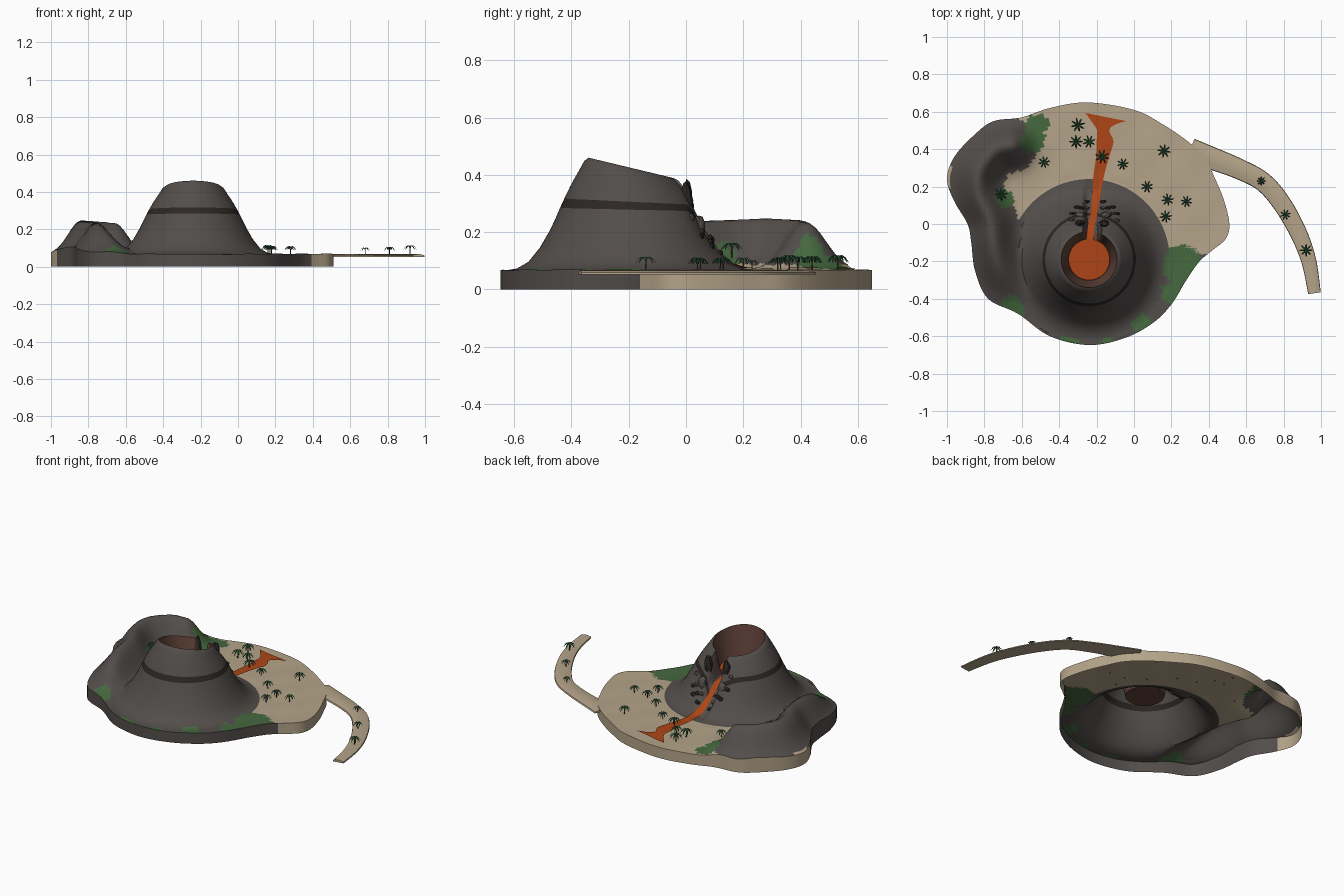
import bpy, bmesh, math, random
from mathutils import Vector

if "Cube" in bpy.data.objects:
    bpy.data.objects.remove(bpy.data.objects["Cube"])
random.seed(4)

COLS = dict(sand=(.46, .37, .25), rock=(.085, .075, .07), green=(.06, .14, .05), dark=(.025, .02, .018),
            crater=(.12, .055, .04), lava=(.42, .06, .008), trunk=(.07, .05, .03), leaf=(.03, .11, .05))
MATS = {}
for n, c in COLS.items():
    MATS[n] = bpy.data.materials.new(n)
    MATS[n].diffuse_color = (*c, 1)
CX, CY = -.24, -.19
BASE = .068


def lerp_table(t, x):
    if x <= t[0][0]:
        return t[0][1]
    for (a, b), (c, d) in zip(t, t[1:]):
        if x <= c:
            return b + (d - b) * (x - a) / (c - a)
    return t[-1][1]


def catmull(pts, n, closed=False):
    pts = [Vector(p) for p in pts]
    N, out = len(pts), []
    for i in range(N if closed else N - 1):
        p = [pts[(i + k) % N] if closed else pts[min(max(i + k, 0), N - 1)] for k in (-1, 0, 1, 2)]
        for j in range(n):
            t = j / n
            out.append(.5 * (2 * p[1] + (p[2] - p[0]) * t + (2 * p[0] - 5 * p[1] + 4 * p[2] - p[3]) * t * t
                             + (3 * p[1] - p[0] - 3 * p[2] + p[3]) * t ** 3))
    return out if closed else out + [pts[-1]]


def make(name, verts, faces, mats, idx=None, angle=40):
    me = bpy.data.meshes.new(name)
    me.from_pydata([tuple(v) for v in verts], [], faces)
    for m in mats:
        me.materials.append(MATS[m])
    if idx:
        me.polygons.foreach_set("material_index", idx)
    ob = bpy.data.objects.new(name, me)
    bpy.context.collection.objects.link(ob)
    bpy.ops.object.select_all(action='DESELECT')
    ob.select_set(True)
    bpy.context.view_layer.objects.active = ob
    bpy.ops.object.shade_smooth_by_angle(angle=math.radians(angle))
    return ob


# terrain height: cone with tilted rim, breached north flank, curved ridge on the left
CONE = [(.15, 1), (.165, .975), (.185, .89), (.21, .79), (.245, .62), (.285, .39), (.32, .22), (.36, .08), (.4, .015), (.43, 0)]
RIDGE = catmull([(-.66, .42, .165), (-.75, .39, .175), (-.83, .28, .18), (-.83, .16, .175), (-.77, .02, .17),
                 (-.75, -.12, .16), (-.72, -.24, .12), (-.66, -.36, .03)], 6)
CHANNEL = [(-.08, .245), (0, .225), (.05, .165), (.1, .11), (.17, BASE), (.3, BASE)]


def ridge(x, y):
    return max(p.z * math.exp(-((x - p.x) ** 2 + (y - p.y) ** 2) / .0095) for p in RIDGE)


def height(x, y):
    r = math.hypot(x - CX, y - CY)
    rim = .46 - .24 * (y + .34)
    if r <= .112:
        return .24
    if r < .15:
        z = .24 + (rim - .24) * (r - .112) / .038
    else:
        tilt = max(0, 1 - (r - .15) / .12)
        z = BASE + (.424 + (rim - .424) * tilt - BASE) * lerp_table(CONE, r)
        z -= (z - BASE) * .35 * math.exp(-((x + .22) / .13) ** 2) * min(1, max(0, (y + .0) / .06))
        a, b = z - BASE, ridge(x, y)
        z = BASE + (max(a, 0) ** 4 + b ** 4) ** .25
        if r > .45 and b < .02:
            z += .002 * math.sin(23 * x) * math.sin(19 * y)
    # lava channel cut through the rim
    if y > CY + .09:
        w = min(1, max(0, (.05 - abs(x + .222)) / .02))
        z += (min(z, lerp_table(CHANNEL, y)) - z) * w
    return z


# island shell: spokes from the cone centre to the shoreline, open underneath
SHORE = [(-.25, .65), (0, .61), (.15, .535), (.29, .44), (.38, .35), (.43, .25), (.48, .13), (.51, 0), (.49, -.08),
         (.42, -.14), (.35, -.2), (.28, -.3), (.2, -.43), (.1, -.53), (-.05, -.61), (-.24, -.647), (-.45, -.6),
         (-.62, -.48), (-.78, -.4), (-.85, -.25), (-.87, -.1), (-.89, 0), (-.96, .12), (-1, .24), (-.96, .36),
         (-.85, .48), (-.75, .55), (-.6, .57), (-.45, .62)]
shore = catmull(SHORE, 8, True)
INNER = [.06, .112, .13, .15, .157, .165, .175, .185, .2, .215, .235, .25, .265, .285, .3, .32, .34, .36, .38, .4, .43]
GREENS = [(.26, -.22, .11), (.2, -.37, .06), (.05, -.55, .06), (-.35, -.66, .07), (-.65, -.45, .07),
          (-.54, .45, .07), (-.52, .53, .06), (-.69, .13, .05), (-.14, -.64, .04)]
OUT = 26
S = len(shore)
verts, faces, idx = [Vector((CX, CY, .24))], [], []
rings = len(INNER) + OUT + 1
for p in shore:
    d = p - Vector((CX, CY))
    R, u = d.length, d.normalized()
    for r in INNER + [.43 + (R - .43) * (k + 1) / OUT for k in range(OUT)]:
        x, y = CX + u.x * r, CY + u.y * r
        verts.append(Vector((x, y, height(x, y))))
    verts.append(Vector((p.x, p.y, 0)))


def surface(c, skirt):
    r = math.hypot(c.x - CX, c.y - CY)
    if skirt:
        return 1 if c.y < (-.16 if c.x > 0 else .13) else 0
    if r < .15:
        return 3
    if .235 < r < .25:
        return 4
    if r > .4 and any(math.hypot(c.x - a, c.y - b) < q * random.uniform(.85, 1.1) for a, b, q in GREENS):
        return 2
    return 1 if r < .43 or ridge(c.x, c.y) > .018 or c.y < -.16 else 0


for i in range(S):
    a, b = 1 + i * rings, 1 + (i + 1) % S * rings
    faces.append((0, b, a))
    idx.append(3)
    for k in range(rings - 1):
        f = (a + k, b + k, b + k + 1, a + k + 1)
        faces.append(f)
        idx.append(surface(sum((verts[v] for v in f), Vector()) / 4, k == rings - 2))
make("island", verts, faces, ["sand", "rock", "green", "crater", "dark"], idx)

# lava pool in the crater
ring = [(CX + .11 * math.cos(t * math.pi / 24), CY + .11 * math.sin(t * math.pi / 24), .252) for t in range(48)]
make("lava_pool", ring, [tuple(range(48))], ["lava"])

# lava stream draped down the channel (x, y, half width)
flow = catmull([(-.237, -.085, .02), (-.23, -.02, .018), (-.215, .05, .018), (-.205, .12, .02), (-.19, .25, .028),
                (-.17, .35, .034), (-.155, .44, .045), (-.165, .5, .033), (-.16, .535, .06), (-.15, .572, .11)], 6)
lv = []
for i, p in enumerate(flow):
    slant = .2 * min(1, max(0, (p.y - .52) / .05))
    for t in (-1, -.5, 0, .5, 1):
        x, y = p.x + t * p.z, p.y - t * p.z * slant
        lv.append((x, y, max(height(x, y), .246 if i < 2 else 0) + .007))
lf = [(5 * i + j, 5 * i + j + 1, 5 * i + j + 6, 5 * i + j + 5) for i in range(len(flow) - 1) for j in range(4)]
make("lava_stream", lv, lf, ["lava"])

# sand spit: swept flat domed section (x, y, half width)
spit = catmull([(.3, .4, .06), (.42, .35, .06), (.56, .295, .055), (.69, .225, .052), (.79, .11, .05), (.88, -.05, .046),
                (.935, -.2, .04), (.965, -.37, .034)], 6)
SEC = [(-1, .052), (-.95, .06), (-.5, .066), (0, .068), (.5, .066), (.95, .06), (1, .052)]
n = len(SEC)
sv = []
for i, p in enumerate(spit):
    d = (spit[min(i + 1, len(spit) - 1)] - spit[max(i - 1, 0)]).to_2d().normalized()
    for t, z in SEC:
        sv.append((p.x - d.y * p.z * t, p.y + d.x * p.z * t, z))
sf = [(n * i + j, n * i + n + j, n * i + n + (j + 1) % n, n * i + (j + 1) % n) for i in range(len(spit) - 1) for j in range(n)]
sf += [tuple(range(n)), tuple(reversed(range(len(sv) - n, len(sv))))]
make("sand_spit", sv, sf, ["sand"])


# broken crags beside the breach and fallen rubble below
def boulder(name, x, y, z, sx, sy, sz, mat="rock"):
    bm = bmesh.new()
    bmesh.ops.create_icosphere(bm, subdivisions=2, radius=1)
    for v in bm.verts:
        v.co *= random.uniform(.85, 1.1)
        v.co = Vector((x + v.co.x * sx, y + v.co.y * sy, z + v.co.z * sz))
    vs = [v.co.copy() for v in bm.verts]
    fs = [tuple(v.index for v in f.verts) for f in bm.faces]
    bm.free()
    make(name, vs, fs, [mat], angle=30)


for s in (-1, 1):
    boulder("breach_crag", -.224 + s * .065, .002, .31, .027, .022, .07, "dark")
    boulder("breach_buttress", -.22 + s * .07, .045, .21, .03, .025, .05)
    for k in range(4):
        x, y = -.21 + s * (.045 + .025 * k), .14 - .015 * k - .02 * (k % 2)
        boulder("rubble", x, y - .02, height(x, y - .02), .018, .01, .014, "dark")
        boulder("rubble", x, y - .055, height(x, y - .055), .016, .009, .013)


# palms: thin trunk with eight drooping fronds
def palm(x, y, s):
    z = BASE if x > .55 else height(x, y)
    h = .042 * s
    v, f, m = [], [], []
    for q, r in ((-.004, .0035), (h, .0022)):
        v += [(x + r * s * math.cos(k * 1.0472), y + r * s * math.sin(k * 1.0472), z + q) for k in range(6)]
    f += [(k, (k + 1) % 6, 6 + (k + 1) % 6, 6 + k) for k in range(6)]
    m += [0] * 6
    a0 = random.random()
    for k in range(8):
        a = a0 + k * math.pi / 4
        c, sn = math.cos(a), math.sin(a)
        b = len(v)
        for r, w, q in ((0, .002, 0), (.015, .005, .006), (.027, .0045, -.002), (.036, .0005, -.016)):
            for e, dz in ((-1, -.002), (0, .001), (1, -.002)):
                v.append((x + s * (r * c - e * w * sn), y + s * (r * sn + e * w * c), z + h + s * (q + dz)))
        f += [(b + 3 * i + j, b + 3 * i + 3 + j, b + 3 * i + 4 + j, b + 3 * i + 1 + j) for i in range(3) for j in range(2)]
        m += [1] * 6
    make("palm", v, f, ["trunk", "leaf"], m)


for x, y in [(-.3, .53), (-.31, .44), (-.24, .44), (-.17, .36), (-.48, .33), (-.71, .16), (-.06, .32), (.16, .39),
             (.07, .2), (.18, .13), (.28, .12), (.17, .04)]:
    palm(x, y, random.uniform(.85, 1.1))
for x, y, s in [(.68, .23, .7), (.81, .05, .8), (.92, -.14, .95)]:
    palm(x, y, s)

for m in bpy.data.materials:
    if m.users and not m.is_grease_pencil:
        m.use_nodes = True
        m.node_tree.nodes["Principled BSDF"].inputs["Base Color"].default_value = m.diffuse_color
